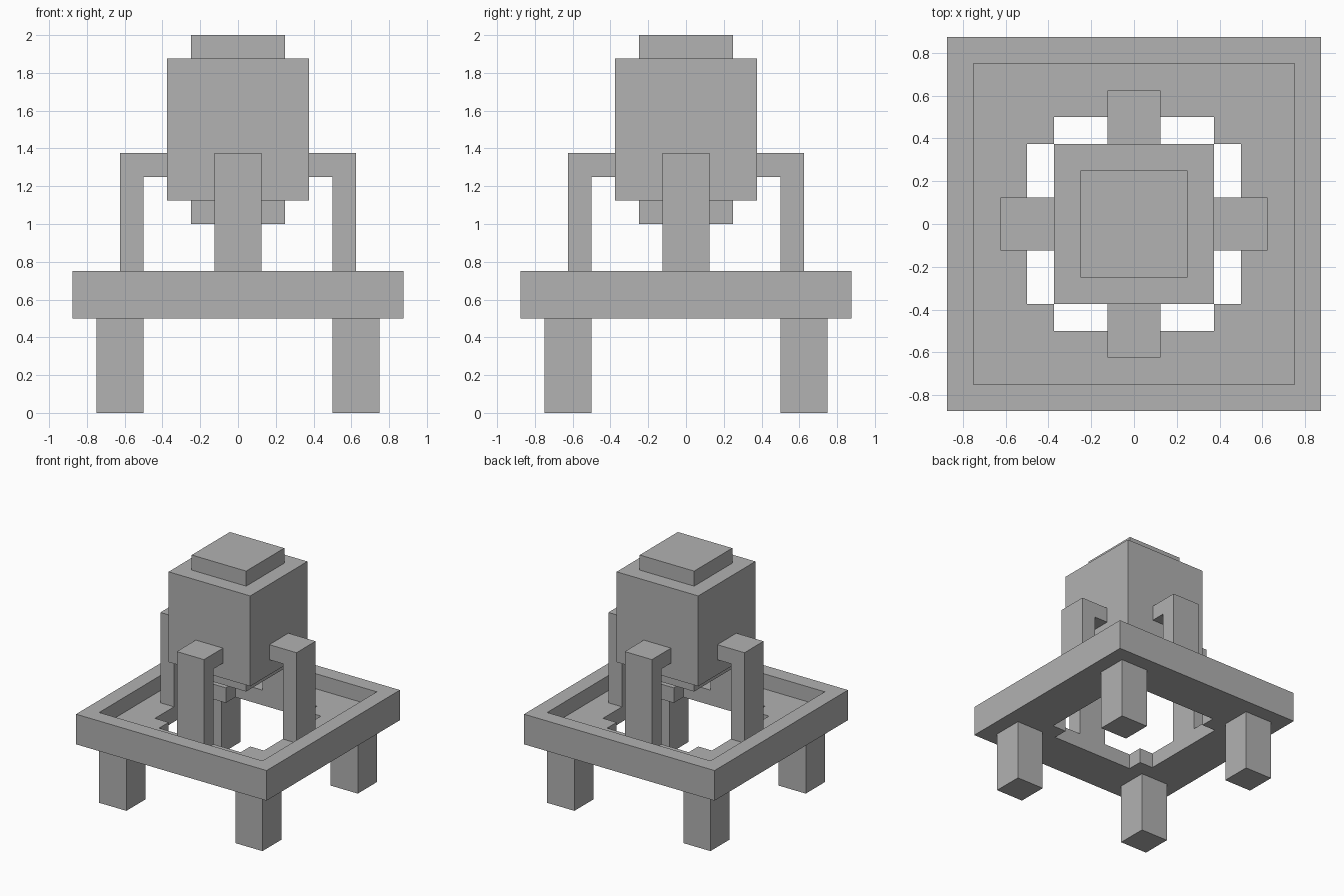
import bpy
import bmesh
from math import pi
from mathutils import Matrix, Vector

cube = bpy.data.objects.get("Cube")
if cube:
    bpy.data.objects.remove(cube, do_unlink=True)

# One plain grey for everything
grey = bpy.data.materials.new("plain_grey")
grey.use_nodes = True
colour = (0.445, 0.445, 0.445, 1)
grey.diffuse_color = colour
grey.node_tree.nodes["Principled BSDF"].inputs["Base Color"].default_value = colour


def finish(name, bm):
    bmesh.ops.recalc_face_normals(bm, faces=bm.faces)
    mesh = bpy.data.meshes.new(name)
    bm.to_mesh(mesh)
    bm.free()
    mesh.materials.append(grey)
    obj = bpy.data.objects.new(name, mesh)
    bpy.context.collection.objects.link(obj)
    return obj


def box(name, half_x, half_y, z0, z1, x=0, y=0):
    bm = bmesh.new()
    size = Matrix.Diagonal((2 * half_x, 2 * half_y, z1 - z0, 1))
    place = Matrix.Translation((x, y, (z0 + z1) / 2))
    bmesh.ops.create_cube(bm, size=1, matrix=place @ size)
    return finish(name, bm)


def cut(target, cutter):
    mod = target.modifiers.new("cut", "BOOLEAN")
    mod.operation = "DIFFERENCE"
    mod.solver = "EXACT"
    mod.object = cutter
    bpy.context.view_layer.objects.active = target
    bpy.ops.object.modifier_apply(modifier=mod.name)
    bpy.data.objects.remove(cutter, do_unlink=True)


# Tray: raised rim, sunken floor and a notched opening
tray = box("tray", 0.875, 0.875, 0.5, 0.75)
cut(tray, box("recess_cutter", 0.75, 0.75, 0.625, 0.9))
cut(tray, box("opening_cutter", 0.5, 0.375, 0.3, 0.9))
cut(tray, box("opening_cutter", 0.375, 0.5, 0.3, 0.9))

# Legs under the tray corners
for side, sx in (("left", 1), ("right", -1)):
    for end, sy in (("front", -1), ("back", 1)):
        box(f"{end}_{side}_leg", 0.125, 0.125, 0, 0.5, sx * 0.625, sy * 0.625)

# Hanging body with a cap above and below
box("body", 0.375, 0.375, 1.125, 1.875)
box("top_cap", 0.25, 0.25, 1.875, 2)
box("bottom_cap", 0.25, 0.25, 1, 1.125)

# Bent arms holding the body, one on each side
arm_profile = [(0.5, 0.625), (0.625, 0.625), (0.625, 1.375),
               (0.375, 1.375), (0.375, 1.25), (0.5, 1.25)]
for turn, side in enumerate(("left", "back", "right", "front")):
    bm = bmesh.new()
    face = bm.faces.new([bm.verts.new((x, -0.125, z)) for x, z in arm_profile])
    grown = bmesh.ops.extrude_face_region(bm, geom=[face])["geom"]
    tips = [v for v in grown if isinstance(v, bmesh.types.BMVert)]
    bmesh.ops.translate(bm, verts=tips, vec=Vector((0, 0.25, 0)))
    bm.transform(Matrix.Rotation(turn * pi / 2, 4, "Z"))
    finish(f"{side}_arm", bm)
